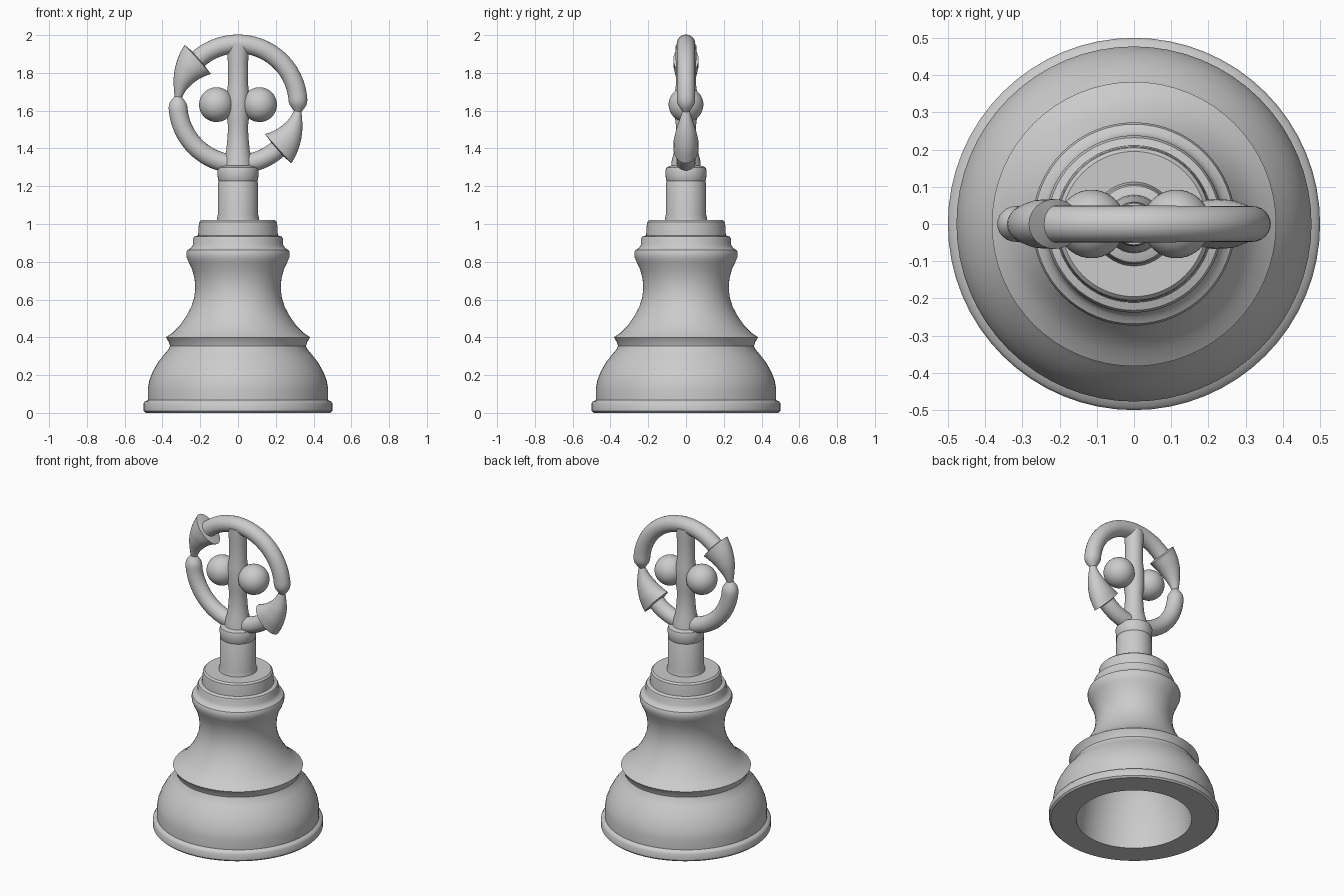
import bpy, math
from math import cos, sin, radians, pi

if "Cube" in bpy.data.objects:
    bpy.data.objects.remove(bpy.data.objects["Cube"])


def make(name, verts, faces, angle=35):
    mesh = bpy.data.meshes.new(name)
    mesh.from_pydata(verts, [], faces)
    mesh.update()
    obj = bpy.data.objects.new(name, mesh)
    bpy.context.collection.objects.link(obj)
    bpy.ops.object.select_all(action='DESELECT')
    obj.select_set(True)
    bpy.context.view_layer.objects.active = obj
    bpy.ops.object.mode_set(mode='EDIT')
    bpy.ops.mesh.select_all(action='SELECT')
    bpy.ops.mesh.normals_make_consistent(inside=False)
    bpy.ops.object.mode_set(mode='OBJECT')
    bpy.ops.object.shade_smooth_by_angle(angle=radians(angle))
    return obj


def lathe(name, profile, n=64):
    # revolve (radius, z) points about z and cap both ends
    verts = [(r * cos(2 * pi * j / n), r * sin(2 * pi * j / n), z)
             for r, z in profile for j in range(n)]
    faces = [(i * n + j, i * n + (j + 1) % n, (i + 1) * n + (j + 1) % n, (i + 1) * n + j)
             for i in range(len(profile) - 1) for j in range(n)]
    last = (len(profile) - 1) * n
    faces += [tuple(range(n))[::-1], tuple(range(last, last + n))]
    return make(name, verts, faces)


# Bell-shaped body: hollow inside first, then the outer moulding up to the neck
cavity = [(0.06, 0.60), (0.13, 0.57), (0.19, 0.50), (0.25, 0.40), (0.29, 0.30),
          (0.32, 0.18), (0.335, 0.08), (0.34, 0.0)]
outer = [(0.49, 0.0), (0.5, 0.01), (0.5, 0.05), (0.493, 0.06), (0.477, 0.068),
         (0.477, 0.13), (0.47, 0.17), (0.453, 0.215), (0.425, 0.265), (0.39, 0.31),
         (0.365, 0.34), (0.36, 0.355), (0.366, 0.375), (0.382, 0.40), (0.345, 0.425),
         (0.31, 0.46), (0.275, 0.51), (0.248, 0.56), (0.232, 0.61), (0.226, 0.66),
         (0.23, 0.71), (0.243, 0.76), (0.262, 0.80), (0.272, 0.825), (0.273, 0.85),
         (0.268, 0.862), (0.25, 0.872), (0.238, 0.89), (0.238, 0.92), (0.232, 0.933),
         (0.211, 0.94), (0.208, 0.99), (0.205, 1.01), (0.195, 1.02), (0.10, 1.02)]
lathe("bell_base", cavity + outer)

# Stem with a shallow collar seam
lathe("stem", [(0.116, 1.0), (0.112, 1.025), (0.107, 1.05), (0.105, 1.22), (0.102, 1.227),
               (0.107, 1.235), (0.108, 1.285), (0.103, 1.3), (0.075, 1.31)], 48)

# Upright bar, flared where it meets the ring
lathe("center_bar", [(0.08, 1.29), (0.075, 1.34), (0.062, 1.39), (0.055, 1.46), (0.053, 1.52),
                     (0.058, 1.56), (0.06, 1.64), (0.058, 1.70), (0.053, 1.74),
                     (0.053, 1.85), (0.056, 1.89), (0.056, 1.945)], 32)

# Ball on each side of the bar
for side, x in (("left", -0.114), ("right", 0.114)):
    bpy.ops.mesh.primitive_uv_sphere_add(segments=40, ring_count=24, radius=0.092,
                                         location=(x, 0, 1.632))
    bpy.context.object.name = side + "_ball"
    bpy.ops.object.shade_smooth()

# Ring of two chasing arrows: angle along half turn, radial half width, depth half width
keys = [(0, 0.02, 0.02), (3, 0.033, 0.03), (6, 0.044, 0.042), (10, 0.05, 0.048),
        (138, 0.05, 0.05), (139, 0.104, 0.067), (150, 0.082, 0.065),
        (162, 0.056, 0.052), (173, 0.032, 0.032), (180, 0.02, 0.02)]
sections = []
for half in (0, 180):
    for (a0, w0, d0), (a1, w1, d1) in zip(keys, keys[1:]):
        steps = max(1, round((a1 - a0) / 4))
        for s in range(steps):
            t = s / steps
            sections.append((173 + half + a0 + (a1 - a0) * t,
                             w0 + (w1 - w0) * t, d0 + (d1 - d0) * t))
R, N = 0.318, 24
verts, faces = [], []
for angle, w, d in sections:
    a = radians(angle)
    for j in range(N):
        p = 2 * pi * j / N
        r = R + w * cos(p)
        verts.append((r * cos(a), d * sin(p), 1.635 + r * sin(a)))
M = len(sections)
for i in range(M):
    k = (i + 1) % M
    for j in range(N):
        m = (j + 1) % N
        faces.append((i * N + j, i * N + m, k * N + m, k * N + j))
make("arrow_ring", verts, faces, 40)
